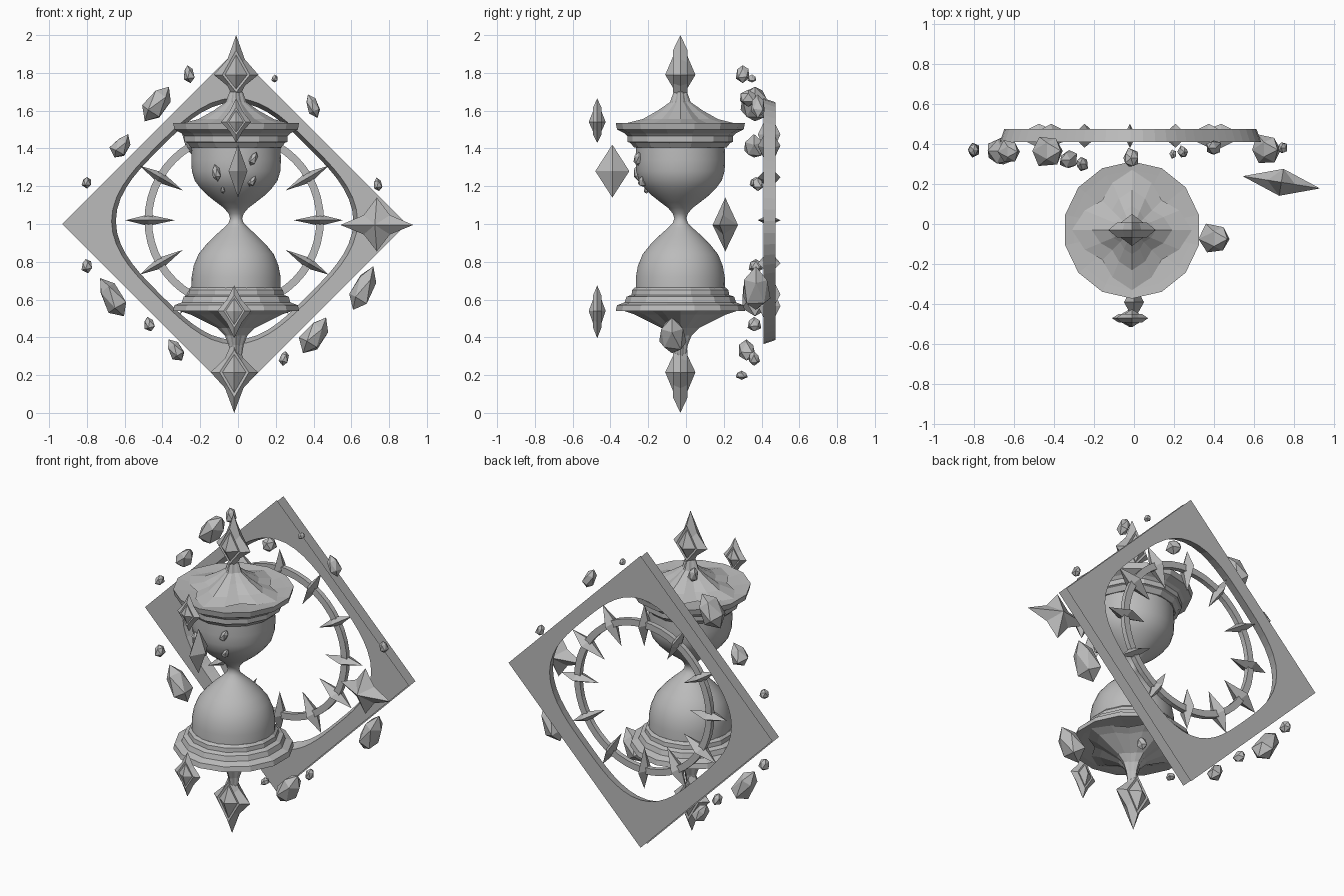
import bpy, bmesh, math, random
from mathutils import Vector

if "Cube" in bpy.data.objects:
    bpy.data.objects.remove(bpy.data.objects["Cube"], do_unlink=True)
random.seed(4)

GREY = (0.5, 0.5, 0.5, 1.0)
stone = bpy.data.materials.new("stone_grey")
stone.use_nodes = True
stone.diffuse_color = GREY
stone.node_tree.nodes["Principled BSDF"].inputs["Base Color"].default_value = GREY


def finish(name, bm, loc=(0, 0, 0), rot=(0, 0, 0), smooth=False, recalc=True):
    """Turn a bmesh into a named object."""
    if recalc:
        bmesh.ops.remove_doubles(bm, verts=bm.verts, dist=1e-5)
        bmesh.ops.recalc_face_normals(bm, faces=bm.faces)
    for f in bm.faces:
        f.smooth = smooth
    me = bpy.data.meshes.new(name)
    bm.to_mesh(me)
    bm.free()
    me.materials.append(stone)
    ob = bpy.data.objects.new(name, me)
    ob.location, ob.rotation_euler = loc, rot
    bpy.context.collection.objects.link(ob)
    return ob


def skin(bm, rings, closed=False):
    """Join equally long rings of points with quads."""
    vs = [[bm.verts.new(p) for p in ring] for ring in rings]
    n = len(vs[0])
    pairs = list(zip(vs, vs[1:])) + ([(vs[-1], vs[0])] if closed else [])
    for a, b in pairs:
        for i in range(n):
            j = (i + 1) % n
            bm.faces.new((a[i], a[j], b[j], b[i]))


def lathe(name, profile, segs, loc, smooth=False, offset=0.5, flute=0.0):
    """Turn a profile; flute hollows it between four ridges on the axes."""
    bm = bmesh.new()
    rings = []
    for r, z in profile:
        ring = []
        for i in range(segs):
            t = 2 * math.pi * (i + offset) / segs
            k = max(r, 1e-6) * (1 - flute * math.sin(2 * t) ** 2)
            ring.append((k * math.cos(t), k * math.sin(t), z))
        rings.append(ring)
    skin(bm, rings)
    bmesh.ops.dissolve_degenerate(bm, dist=1e-5, edges=bm.edges)
    return finish(name, bm, loc, smooth=smooth)


def star(name, loc, up, down, side, depth, pinch=0.33, panel=True, rot=0.0):
    """Four-pointed star with hollow sides and a framed diamond on both faces."""
    tips = [(side, 0), (0, up), (-side, 0), (0, -down)]

    def loop(k):
        pts = []
        for i, a in enumerate(tips):
            b = tips[(i + 1) % 4]
            pts += [a, ((a[0] + b[0]) * k, (a[1] + b[1]) * k)]
        return pts

    outline, diamond = loop(pinch), loop(0.5)
    bm = bmesh.new()
    rim = [bm.verts.new((x, 0, z)) for x, z in outline]
    for s in (-1, 1):
        rings = [rim]
        steps = ((0.62, 0.48), (0.5, 0.44)) if panel else ()
        for k, d in steps:
            rings.append([bm.verts.new((x * k, s * depth * d, z * k)) for x, z in diamond])
        apex = bm.verts.new((0, s * depth, 0))
        for i in range(8):
            j = (i + 1) % 8
            for a, b in zip(rings, rings[1:]):
                bm.faces.new((a[i], a[j], b[j], b[i]))
            bm.faces.new((rings[-1][i], rings[-1][j], apex))
    return finish(name, bm, loc, (0, 0, rot))


def bipyramid(name, loc, up, down, wx, wy, rot=(0, 0, 0)):
    """Four-sided crystal, long axis along local z."""
    bm = bmesh.new()
    ring = [bm.verts.new(p) for p in ((wx, 0, 0), (0, wy, 0), (-wx, 0, 0), (0, -wy, 0))]
    for tip in (bm.verts.new((0, 0, up)), bm.verts.new((0, 0, -down))):
        for i in range(4):
            bm.faces.new((ring[i], ring[(i + 1) % 4], tip))
    return finish(name, bm, loc, rot)


def rock(name, loc, length, width, tilt):
    """Irregular faceted stone, leaning by tilt degrees towards +x."""
    bm = bmesh.new()
    bmesh.ops.create_icosphere(bm, subdivisions=1, radius=1)
    for v in bm.verts:
        v.co *= random.uniform(0.92, 1.12)
        k = (1 - 0.22 * v.co.z) * width / 2
        v.co = Vector((v.co.x * k * 1.08, v.co.y * k * 1.35, v.co.z * length / 2))
    return finish(name, bm, loc, (0, math.radians(tilt), 0))


AX, AY = -0.01, -0.03
AXIS = (AX, AY, 0)

# Glass bulbs
lathe("glass_bulbs", [
    (0.235, 1.42), (0.238, 1.34), (0.235, 1.28), (0.22, 1.23), (0.19, 1.19), (0.15, 1.15),
    (0.105, 1.115), (0.065, 1.085), (0.04, 1.055), (0.032, 1.03), (0.04, 1.005),
    (0.065, 0.98), (0.11, 0.94), (0.16, 0.89), (0.20, 0.84), (0.225, 0.78),
    (0.236, 0.72), (0.237, 0.64)], 40, AXIS, smooth=True)

# Stepped caps, dished on their outer sides
lathe("top_cap", [
    (0, 1.40), (0.245, 1.405), (0.265, 1.43), (0.28, 1.435), (0.28, 1.465), (0.295, 1.48),
    (0.335, 1.50), (0.342, 1.535), (0.30, 1.53), (0.15, 1.515), (0, 1.51)], 14, AXIS)
lathe("bottom_cap", [
    (0, 0.67), (0.24, 0.665), (0.255, 0.65), (0.258, 0.625), (0.285, 0.615), (0.295, 0.585),
    (0.335, 0.57), (0.342, 0.54), (0.30, 0.54), (0.15, 0.555), (0, 0.56)], 14, AXIS)

# Four-ridged flared cones that carry the finials
lathe("top_flare", [
    (0.30, 1.53), (0.20, 1.555), (0.12, 1.60), (0.055, 1.645), (0.035, 1.70), (0, 1.72)],
    16, AXIS, offset=0, flute=0.3)
lathe("bottom_flare", [
    (0.30, 0.54), (0.24, 0.52), (0.17, 0.485), (0.10, 0.45), (0.06, 0.41),
    (0.04, 0.36), (0.03, 0.30), (0, 0.28)], 16, AXIS, offset=0, flute=0.3)

# Star finials and floating stars
star("top_finial", (AX, AY, 1.79), 0.21, 0.15, 0.118, 0.08, 0.39)
star("bottom_finial", (-0.02, AY, 0.215), 0.19, 0.215, 0.125, 0.08, 0.39)
star("upper_front_star", (AX, -0.47, 1.54), 0.125, 0.11, 0.08, 0.045, 0.44)
star("lower_front_star", (-0.02, -0.47, 0.54), 0.135, 0.145, 0.09, 0.045, 0.44)
star("side_star", (0.735, 0.208, 0.995), 0.145, 0.14, 0.195, 0.068, 0.36, False, math.radians(-9))
bipyramid("front_crystal", (0, -0.39, 1.28), 0.14, 0.14, 0.05, 0.09)

# Diamond frame: two sheets joined by a flared rounded-square opening
FX, FZ, HALF, N = -0.018, 1.0, 0.912, 64


def frame_ring(kind, y, scale=1.0):
    pts = []
    for i in range(N):
        t = 2 * math.pi * i / N
        c, s = math.cos(t), math.sin(t)
        if kind == "outer":
            r, cz = HALF / (abs(c) + abs(s)), FZ
        else:
            u, v = abs(c + s) / math.sqrt(2), abs(c - s) / math.sqrt(2)
            r, cz = 0.572 * scale / (u ** 3.2 + v ** 3.2) ** (1 / 3.2), FZ + 0.015
        pts.append((FX + r * c, y, cz + r * s))
    return pts


bm = bmesh.new()
skin(bm, [frame_ring("outer", 0.41), frame_ring("hole", 0.41),
          frame_ring("hole", 0.475, 0.965), frame_ring("outer", 0.475)])
bm.normal_update()
bmesh.ops.reverse_faces(bm, faces=[f for f in bm.faces
                                   if abs(f.normal.y) > 0.9 and
                                   f.normal.y * (f.calc_center_median().y - 0.44) < 0])
finish("diamond_frame", bm, recalc=False)

# Dial ring with twelve hour spikes
RX, RY, RZ = -0.02, 0.44, 1.02
bm = bmesh.new()
skin(bm, [[(r * math.cos(2 * math.pi * i / 48), y, r * math.sin(2 * math.pi * i / 48))
           for i in range(48)]
          for r, y in ((0.435, -0.015), (0.475, -0.015), (0.475, 0.015), (0.435, 0.015))],
     closed=True)
finish("dial_ring", bm, (RX, RY, RZ))
for h in range(12):
    a = 2 * math.pi * h / 12
    bipyramid(f"hour_spike_{h + 1}",
              (RX + 0.455 * math.sin(a), RY, RZ + 0.455 * math.cos(a)),
              0.12, 0.14, 0.03, 0.06, (0, a, 0))

# Floating stones: x, y, z, length, width, tilt
ROCKS = [
    (-0.43, 0.365, 1.635, 0.23, 0.12, 35), (-0.62, 0.36, 1.41, 0.14, 0.085, 30),
    (-0.80, 0.37, 1.22, 0.06, 0.05, 0), (-0.80, 0.37, 0.78, 0.075, 0.055, -10),
    (-0.665, 0.365, 0.61, 0.25, 0.11, -32), (-0.47, 0.36, 0.47, 0.08, 0.055, -15),
    (-0.33, 0.32, 0.33, 0.13, 0.07, -32), (-0.26, 0.30, 1.795, 0.10, 0.055, -10),
    (0.195, 0.35, 1.77, 0.045, 0.035, 0), (0.395, 0.38, 1.625, 0.13, 0.06, -22),
    (0.74, 0.38, 1.21, 0.075, 0.045, -10), (0.66, 0.37, 0.655, 0.25, 0.11, 25),
    (0.405, -0.075, 0.41, 0.22, 0.11, 33), (0.245, 0.36, 0.29, 0.08, 0.045, 10),
    (-0.015, 0.33, 1.67, 0.09, 0.075, 0), (-0.02, 0.295, 0.20, 0.045, 0.045, 0),
    (-0.115, -0.25, 1.27, 0.09, 0.045, -10), (0.08, -0.25, 1.345, 0.085, 0.04, 25),
    (0.075, -0.23, 1.225, 0.065, 0.035, 30), (-0.08, -0.21, 1.18, 0.04, 0.02, -10),
]
for i, (x, y, z, length, width, tilt) in enumerate(ROCKS):
    rock(f"floating_stone_{i + 1}", (x, y, z), length, width, tilt)
